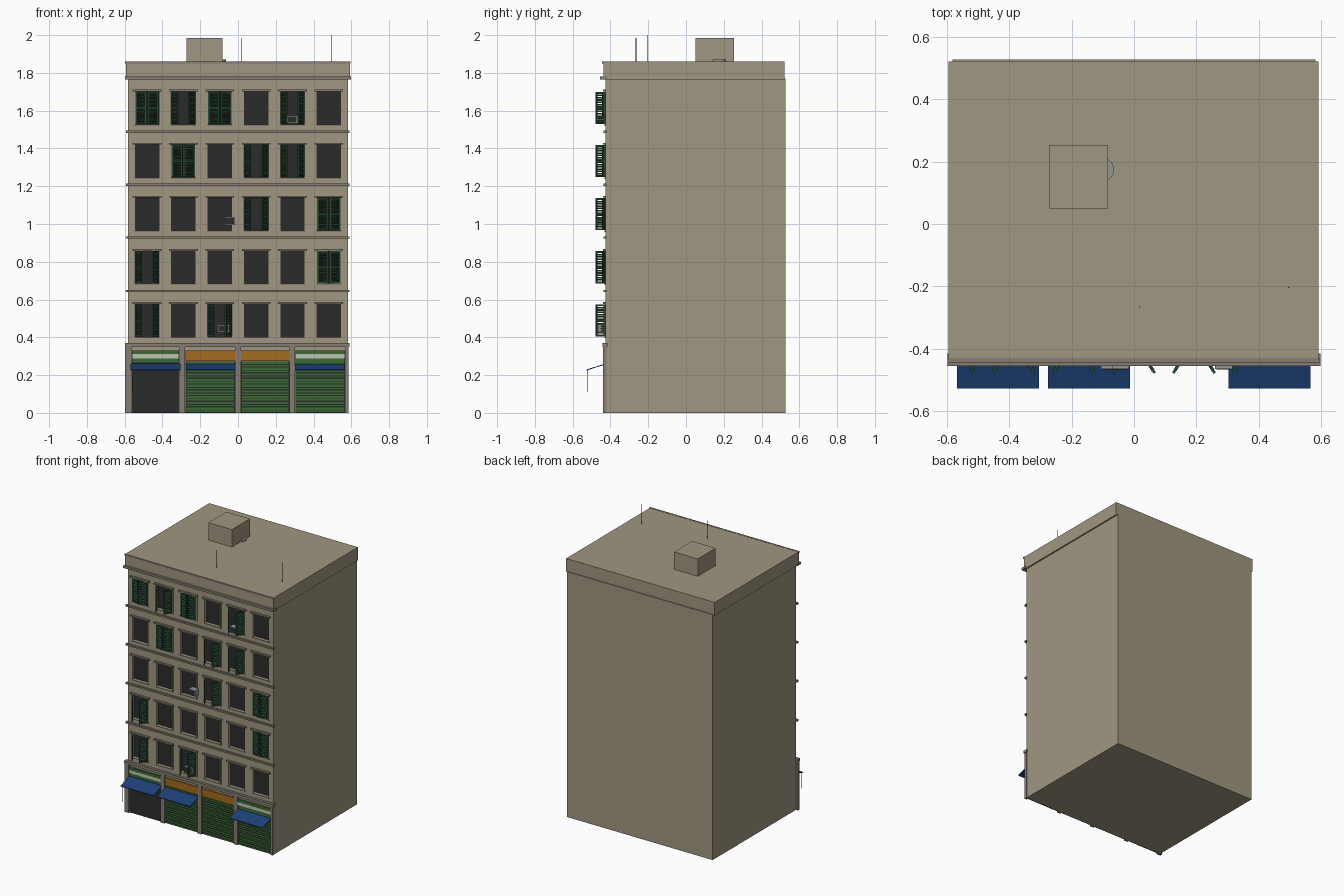
import bpy, bmesh, math
from mathutils import Matrix, Vector

if "Cube" in bpy.data.objects:
    bpy.data.objects.remove(bpy.data.objects["Cube"])


def material(name, r, g, b):
    m = bpy.data.materials.new(name)
    m.diffuse_color = [((c / 255 + 0.055) / 1.055) ** 2.4 for c in (r, g, b)] + [1]
    m.use_nodes = True
    m.node_tree.nodes["Principled BSDF"].inputs["Base Color"].default_value = m.diffuse_color
    return m


WALL = material("wall_tan", 161, 151, 129)
TRIM = material("trim_grey", 133, 125, 113)
DARK = material("dark_glass", 43, 43, 43)
LEAF = material("shutter_green", 40, 76, 54)
ROLL = material("roller_green", 56, 106, 50)
ORANGE = material("sign_orange", 163, 107, 30)
BLUE = material("awning_blue", 30, 66, 120)
WHITE = material("pale_stripe", 190, 196, 180)
METAL = material("metal_grey", 150, 150, 148)


def finish(name, bm, *mats):
    mesh = bpy.data.meshes.new(name)
    bm.normal_update()
    bm.to_mesh(mesh)
    bm.free()
    for m in mats:
        mesh.materials.append(m)
    ob = bpy.data.objects.new(name, mesh)
    bpy.context.collection.objects.link(ob)
    return ob


def add_box(bm, x0, x1, y0, y1, z0, z1, M=Matrix(), slot=0):
    mat = M @ Matrix.Translation(((x0 + x1) / 2, (y0 + y1) / 2, (z0 + z1) / 2)) \
        @ Matrix.Diagonal((x1 - x0, y1 - y0, z1 - z0, 1))
    verts = bmesh.ops.create_cube(bm, size=1, matrix=mat)["verts"]
    for f in {f for v in verts for f in v.link_faces}:
        f.material_index = slot


def boxes(name, mat, *dims):
    bm = bmesh.new()
    for d in dims:
        add_box(bm, *d)
    return finish(name, bm, mat)


FRONT, BACK = -0.425, 0.527
COLS = [-0.4815 + 0.1925 * i for i in range(6)]
ROWS = [0.403 + 0.281 * i for i in range(5)]
WIN_W, WIN_H = 0.128, 0.174

# building body: front grid with recessed window faces, pulled back into a block
bm = bmesh.new()
xs = [-0.582] + [c + s * WIN_W / 2 for c in COLS for s in (-1, 1)] + [0.582]
zs = [0] + [z + h for z in ROWS for h in (0, WIN_H)] + [1.77]
grid = [[bm.verts.new((x, FRONT, z)) for x in xs] for z in zs]
windows = []
for j in range(len(zs) - 1):
    for i in range(len(xs) - 1):
        f = bm.faces.new((grid[j][i], grid[j][i + 1], grid[j + 1][i + 1], grid[j + 1][i]))
        if i % 2 and j % 2:
            windows.append(f)
rim = [e for e in bm.edges if e.is_boundary]
ext = bmesh.ops.extrude_edge_only(bm, edges=rim)["geom"]
for v in ext:
    if isinstance(v, bmesh.types.BMVert):
        v.co.y = BACK
bmesh.ops.holes_fill(bm, edges=[e for e in bm.edges if e.is_boundary], sides=0)
bmesh.ops.recalc_face_normals(bm, faces=bm.faces)
bmesh.ops.inset_individual(bm, faces=windows, thickness=0.0001, depth=-0.018)
for f in windows:
    f.material_index = 1
finish("building_body", bm, WALL, DARK)

# roof parapet, stair house and cornices
boxes("roof_parapet", WALL, (-0.594, 0.592, -0.438, 0.521, 1.765, 1.86))
boxes("stair_house", WALL, (-0.272, -0.083, 0.05, 0.254, 1.86, 1.986))
boxes("cornice", TRIM, (-0.598, 0.598, -0.455, -0.415, 1.765, 1.781),
      (-0.597, 0.596, -0.444, -0.43, 1.85, 1.861))
boxes("floor_bands", TRIM, *[(-0.593, 0.59, -0.437, -0.42, z - 0.006, z + 0.006)
                             for z in (0.645, 0.928, 1.208, 1.488)])

# window surrounds: lintel, sill and slim side jambs
lintels = []
for c in COLS:
    for z in ROWS:
        lintels += [(c - 0.076, c + 0.076, -0.44, FRONT, z + WIN_H, z + WIN_H + 0.01),
                    (c - 0.068, c + 0.068, -0.432, FRONT, z - 0.007, z)]
boxes("lintels_and_sills", TRIM, *lintels)
boxes("window_jambs", WALL, *[(c + s * 0.066 - 0.004, c + s * 0.066 + 0.004, -0.429, -0.41, z, z + WIN_H)
                              for c in COLS for z in ROWS for s in (-1, 1)])


def shutter_pair(col, row, angle):
    """Two louvred leaves hinged at the window sides, swung out by an angle."""
    bm = bmesh.new()
    w, t, h = 0.059, 0.004, WIN_H - 0.004
    for side in (-1, 1):
        M = Matrix.Translation((COLS[col] + side * 0.061, -0.428, ROWS[row] + 0.002)) \
            @ Matrix.Diagonal((-side, 1, 1, 1)) @ Matrix.Rotation(-angle, 4, "Z")
        for x in (0, w - 0.009):
            add_box(bm, x, x + 0.009, -t, t, 0, h, M)
        for z in (0, h / 2 - 0.004, h - 0.009):
            add_box(bm, 0.009, w - 0.009, -t, t, z, z + 0.009, M)
        n = 14
        for i in range(n):
            tilt = M @ Matrix.Translation((0, 0, (i + 0.5) * h / n)) @ Matrix.Rotation(0.6, 4, "X")
            add_box(bm, 0.009, w - 0.009, -0.005, 0.005, -0.0015, 0.0015, tilt)
    bmesh.ops.recalc_face_normals(bm, faces=bm.faces)
    finish("window_shutters", bm, LEAF)


for col, row in ((0, 4), (2, 4), (1, 3), (5, 2), (5, 1)):
    shutter_pair(col, row, math.radians(12))
for col, row in ((1, 4), (4, 4), (3, 3), (4, 3), (3, 2), (0, 1), (0, 0), (2, 0)):
    shutter_pair(col, row, math.radians(58))

# air conditioners with dark grilles
for x, z, w in ((-0.043, 0.995, 0.054), (0.287, 1.533, 0.056), (-0.075, 0.425, 0.06)):
    boxes("air_conditioner", METAL, (x - w / 2, x + w / 2, -0.465, -0.42, z, z + 0.042))
    boxes("conditioner_grille", DARK, (x - w / 2 + 0.005, x + w / 2 - 0.005, -0.467, -0.464,
                                       z + 0.005, z + 0.037))

# ground floor pillars and beam
boxes("shop_pillars", TRIM, *[(a, b, -0.44, -0.42, 0, 0.352) for a, b in
                              ((-0.598, -0.565), (-0.31, -0.28), (-0.017, 0.015),
                               (0.273, 0.303), (0.568, 0.584))])
boxes("shop_beam", TRIM, (-0.598, 0.59, -0.443, -0.415, 0.35, 0.37))

# shop bays: sign, closure and awning
BAYS = [(-0.562, -0.312, "green", False, True), (-0.277, -0.017, "orange", True, True),
        (0.016, 0.272, "orange", True, False), (0.304, 0.566, "green", True, True)]
for x0, x1, sign, roller, awning in BAYS:
    top = 0.272
    boxes("shop_opening", DARK, (x0, x1, -0.428, -0.42, 0, top))
    if roller:
        bm = bmesh.new()
        n = 9
        for i in range(n):
            z = i * top / n
            add_box(bm, x0 + 0.004, x1 - 0.004, -0.432, -0.427, z + 0.005, z + top / n - 0.002)
            add_box(bm, x0 + 0.004, x1 - 0.004, -0.434, -0.431, z + 0.012, z + 0.016, slot=1)
        finish("roller_shutter", bm, ROLL, DARK)
    if sign == "orange":
        boxes("shop_sign", ORANGE, (x0, x1, -0.435, -0.42, 0.276, 0.33))
    else:
        boxes("shop_sign", ROLL, (x0, x1, -0.435, -0.42, 0.268, 0.33))
        boxes("sign_stripe", WHITE, (x0, x1, -0.438, -0.434, 0.289, 0.312))
    if awning:
        ax0, ax1 = {-0.562: (-0.568, -0.305), -0.277: (-0.276, -0.013)}.get(x0, (0.303, 0.565))
        bm = bmesh.new()
        pts = [(-0.425, 0.262), (-0.528, 0.229), (-0.528, 0.224), (-0.425, 0.257)]
        face = bm.faces.new([bm.verts.new((ax0, y, z)) for y, z in pts])
        new = bmesh.ops.extrude_face_region(bm, geom=[face])["geom"]
        bmesh.ops.translate(bm, vec=Vector((ax1 - ax0, 0, 0)),
                            verts=[v for v in new if isinstance(v, bmesh.types.BMVert)])
        bmesh.ops.recalc_face_normals(bm, faces=bm.faces)
        finish("awning", bm, BLUE)
boxes("awning_crank", DARK, (-0.562, -0.559, -0.521, -0.518, 0.11, 0.226))


# roof aerials and dish
def rod(name, x, y, z, r, depth, mat, sides):
    bm = bmesh.new()
    bmesh.ops.create_cone(bm, cap_ends=True, segments=sides, radius1=r, radius2=r, depth=depth,
                          matrix=Matrix.Translation((x, y, z + depth / 2)))
    return finish(name, bm, mat)


rod("aerial_left", 0.017, -0.265, 1.86, 0.002, 0.125, DARK, 6)
rod("aerial_right", 0.496, -0.203, 1.86, 0.002, 0.14, DARK, 6)
rod("roof_vent", -0.103, 0.175, 1.858, 0.039, 0.014, METAL, 20)
